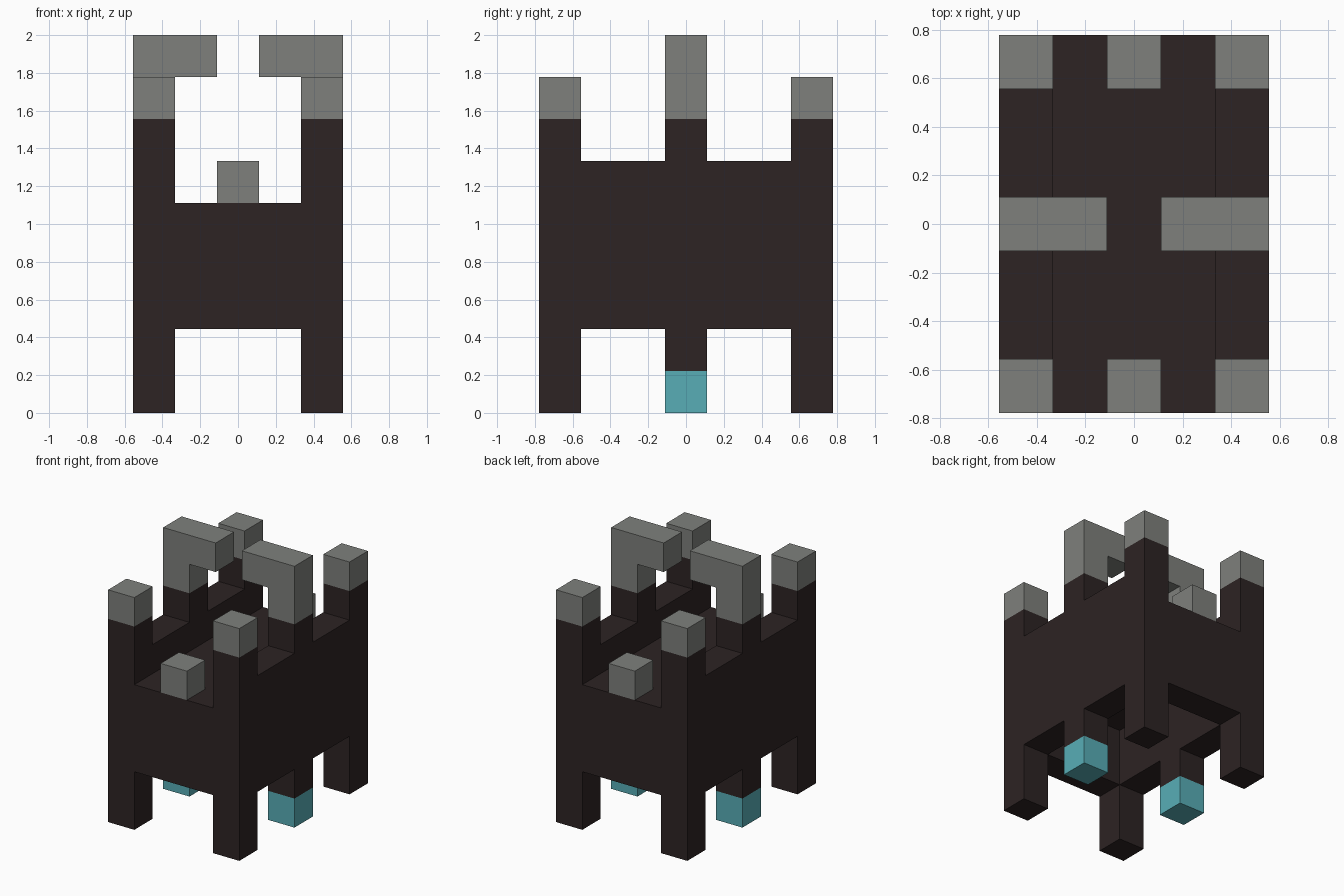
import bpy
import bmesh
from mathutils import Vector

U = 2 / 9  # edge length of one block

cube = bpy.data.objects.get("Cube")
if cube:
    bpy.data.objects.remove(cube, do_unlink=True)


def material(name, color):
    m = bpy.data.materials.new(name)
    m.use_nodes = True
    m.diffuse_color = color
    bsdf = next(n for n in m.node_tree.nodes if n.type == 'BSDF_PRINCIPLED')
    bsdf.inputs["Base Color"].default_value = color
    return m


DARK = material("dark_brown", (0.026, 0.017, 0.017, 1))
GREY = material("stone_grey", (0.209, 0.216, 0.202, 1))
TEAL = material("teal", (0.098, 0.423, 0.468, 1))


def prism(name, outline, depth, mat):
    """Extrude a closed outline of 3D points (in blocks) along depth."""
    bm = bmesh.new()
    face = bm.faces.new([bm.verts.new(Vector(p) * U) for p in outline])
    new = bmesh.ops.extrude_face_region(bm, geom=[face])["geom"]
    moved = [v for v in new if isinstance(v, bmesh.types.BMVert)]
    bmesh.ops.translate(bm, verts=moved, vec=Vector(depth) * U)
    bmesh.ops.recalc_face_normals(bm, faces=bm.faces)
    mesh = bpy.data.meshes.new(name)
    bm.to_mesh(mesh)
    bm.free()
    mesh.materials.append(mat)
    obj = bpy.data.objects.new(name, mesh)
    bpy.context.collection.objects.link(obj)
    return obj


def box(name, x, y, z, mat):
    """Box from (min, max) pairs in blocks."""
    base = [(x[0], y[0], z[0]), (x[1], y[0], z[0]),
            (x[1], y[1], z[0]), (x[0], y[1], z[0])]
    return prism(name, base, (0, 0, z[1] - z[0]), mat)


# Half of the side wall outline (y, z): middle post, notches and corner leg
half = [(0.5, 1), (0.5, 2), (2.5, 2), (2.5, 0), (3.5, 0),
        (3.5, 7), (2.5, 7), (2.5, 6), (0.5, 6), (0.5, 7)]
wall = half + [(-y, z) for y, z in reversed(half)]

# Outline of a bent horn (x, z)
horn = [(2.5, 7), (2.5, 9), (0.5, 9), (0.5, 8), (1.5, 8), (1.5, 7)]

for side, s in (("left", 1), ("right", -1)):
    xs = sorted((1.5 * s, 2.5 * s))
    prism(side + "_side_wall", [(1.5 * s, y, z) for y, z in wall], (s, 0, 0), DARK)
    prism(side + "_horn", [(x * s, -0.5, z) for x, z in horn], (0, 1, 0), GREY)
    box(side + "_foot", xs, (-0.5, 0.5), (0, 1), TEAL)
    for end, e in (("front", -1), ("back", 1)):
        ys = sorted((2.5 * e, 3.5 * e))
        box(f"{end}_{side}_corner_cap", xs, ys, (7, 8), GREY)

# End walls, each with a block on top
for end, e in (("front", -1), ("back", 1)):
    ys = sorted((2.5 * e, 3.5 * e))
    box(end + "_wall", (-1.5, 1.5), ys, (2, 5), DARK)
    box(end + "_block", (-0.5, 0.5), ys, (5, 6), GREY)

# Deck between the walls, open below
box("deck", (-1.5, 1.5), (-2.5, 2.5), (4, 5), DARK)
